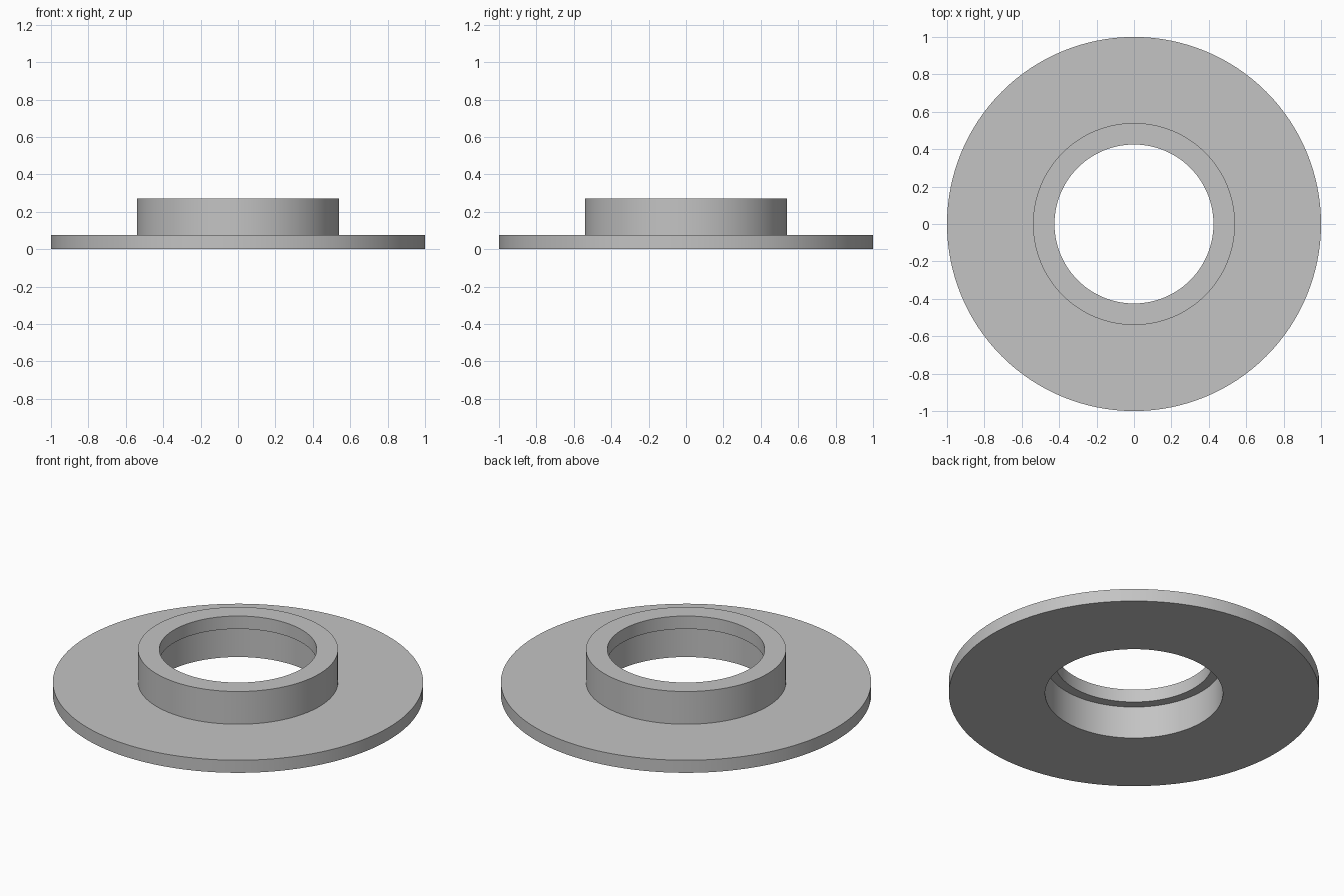
import bpy, bmesh
from math import tau, radians
from mathutils import Matrix

SEGMENTS = 128

cube = bpy.data.objects.get("Cube")
if cube:
    bpy.data.objects.remove(cube, do_unlink=True)

grey = bpy.data.materials.new("light grey metal")
grey.use_nodes = True
colour = (0.55, 0.55, 0.55, 1)
grey.diffuse_color = colour
grey.node_tree.nodes["Principled BSDF"].inputs["Base Color"].default_value = colour


def lathe(name, profile):
    """Turn a closed (radius, height) profile around the z axis."""
    bm = bmesh.new()
    rings = []
    for i in range(SEGMENTS):
        turn = Matrix.Rotation(tau * i / SEGMENTS, 3, "Z")
        rings.append([bm.verts.new((turn.col[0] * r).to_tuple()[:2] + (z,)) for r, z in profile])
    for i, ring in enumerate(rings):
        following = rings[(i + 1) % SEGMENTS]
        for j in range(len(profile)):
            k = (j + 1) % len(profile)
            bm.faces.new((ring[j], following[j], following[k], ring[k]))
    bmesh.ops.recalc_face_normals(bm, faces=bm.faces)
    mesh = bpy.data.meshes.new(name)
    bm.to_mesh(mesh)
    bm.free()
    mesh.materials.append(grey)
    obj = bpy.data.objects.new(name, mesh)
    bpy.context.collection.objects.link(obj)
    bpy.ops.object.select_all(action="DESELECT")
    obj.select_set(True)
    bpy.context.view_layer.objects.active = obj
    bpy.ops.object.shade_smooth_by_angle(angle=radians(30))
    return obj


# Wide flange with raised hub and a stepped bore that narrows at the top
lathe("flanged_collar", [
    (0.48, 0), (1, 0), (1, 0.075),           # flange
    (0.54, 0.075), (0.54, 0.27),             # hub
    (0.425, 0.27), (0.425, 0.193), (0.48, 0.193),  # bore lip and step
])
